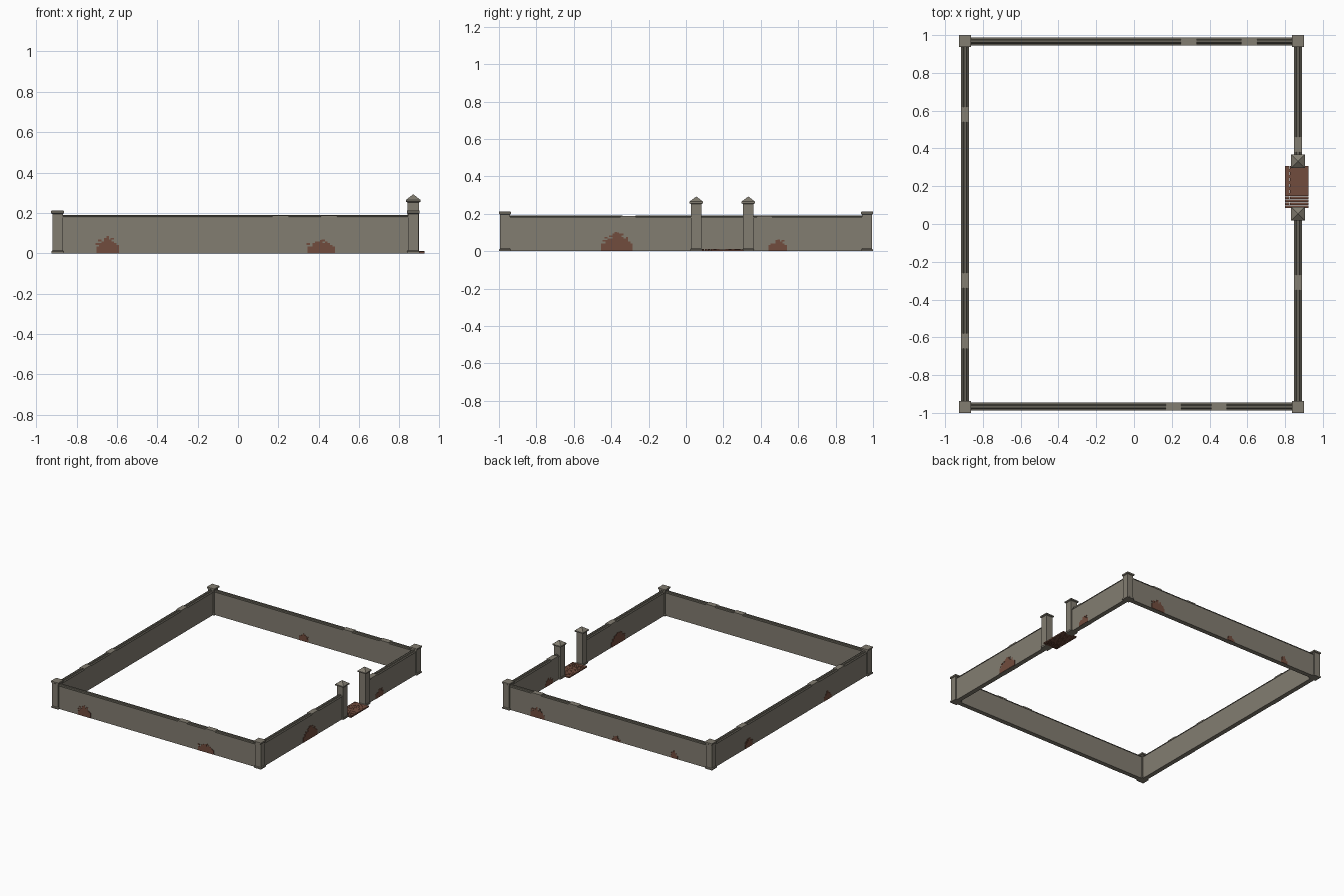
import bpy, bmesh, random
from mathutils import Matrix, Vector

if "Cube" in bpy.data.objects:
    bpy.data.objects.remove(bpy.data.objects["Cube"])

random.seed(4)


def material(name, rgb):
    m = bpy.data.materials.new(name)
    m.diffuse_color = (*rgb, 1)
    m.use_nodes = True
    m.node_tree.nodes["Principled BSDF"].inputs["Base Color"].default_value = m.diffuse_color
    return m


STONE = material("grey stone", (0.225, 0.205, 0.165))
DARK = material("weathered coping", (0.13, 0.12, 0.095))
BRICK = material("red brick", (0.165, 0.072, 0.047))


def finish(name, bm, mats):
    bmesh.ops.recalc_face_normals(bm, faces=bm.faces)
    me = bpy.data.meshes.new(name)
    bm.to_mesh(me)
    bm.free()
    for m in mats:
        me.materials.append(m)
    ob = bpy.data.objects.new(name, me)
    bpy.context.collection.objects.link(ob)
    return ob


def box(bm, x0, x1, y0, y1, z0, z1):
    mat = Matrix.Translation(((x0 + x1) / 2, (y0 + y1) / 2, (z0 + z1) / 2))
    mat = mat @ Matrix.Diagonal((x1 - x0, y1 - y0, z1 - z0, 1))
    bmesh.ops.create_cube(bm, size=1, matrix=mat)


def square_stack(name, x, y, profile):
    """Square post lofted through (half width, height) rings."""
    bm = bmesh.new()
    rings = []
    for r, z in profile:
        rings.append([bm.verts.new((x + sx * r, y + sy * r, z))
                      for sx, sy in ((-1, -1), (1, -1), (1, 1), (-1, 1))])
    for a, b in zip(rings, rings[1:]):
        for i in range(4):
            j = (i + 1) % 4
            bm.faces.new((a[i], a[j], b[j], b[i]))
    bm.faces.new(rings[0][::-1])
    bm.faces.new(rings[-1])
    return finish(name, bm, [STONE])


def extrude_profile(bm, pts, a, b, place):
    """Extrude a closed (across, height) section from a to b along the wall."""
    ends = [[bm.verts.new(place(t, w, z)) for w, z in pts] for t in (a, b)]
    n = len(pts)
    for i in range(n):
        j = (i + 1) % n
        bm.faces.new((ends[0][i], ends[0][j], ends[1][j], ends[1][i]))
    bm.faces.new(ends[0])
    bm.faces.new(ends[1][::-1])


BODY = [(-0.018, 0), (0.018, 0), (0.018, 0.177), (-0.018, 0.177)]
COPING = [(-0.021, 0.177), (0.021, 0.177), (0.021, 0.182), (0.011, 0.185),
          (0.007, 0.191), (-0.007, 0.191), (-0.011, 0.185), (-0.021, 0.182)]
FLAT = [(-0.021, 0.177), (0.021, 0.177), (0.021, 0.188), (-0.021, 0.188)]


def wall(name, axis, offset, a, b, flats=()):
    def place(t, w, z):
        return (t, offset + w, z) if axis == "x" else (offset + w, t, z)
    bm = bmesh.new()
    extrude_profile(bm, BODY, a, b, place)
    finish(name, bm, [STONE])
    # ridged coping, interrupted by flat replacement slabs
    ridge, slabs = bmesh.new(), bmesh.new()
    start = a
    for f in sorted(flats):
        extrude_profile(ridge, COPING, start, f, place)
        extrude_profile(slabs, FLAT, f, f + 0.08, place)
        start = f + 0.08
    extrude_profile(ridge, COPING, start, b, place)
    finish(name + "_coping", ridge, [DARK])
    if flats:
        finish(name + "_flat_slabs", slabs, [STONE])
    else:
        slabs.free()


# Enclosure walls
XL, XR, Y = -0.894, 0.868, 0.967
wall("front_wall", "x", -Y, XL, XR, (0.17, 0.41))
wall("back_wall", "x", Y, XL, XR, (0.25, 0.57))
wall("left_wall", "y", XL, -Y, Y, (-0.66, -0.34, 0.54))
wall("gate_wall_long", "y", XR, -Y, 0.04, (-0.35,))
wall("gate_wall_short", "y", XR, 0.35, Y, (0.38,))

# Corner posts with plinth and slab cap
CORNER = [(0.031, 0), (0.031, 0.010), (0.026, 0.014), (0.026, 0.195),
          (0.032, 0.199), (0.032, 0.210), (0.029, 0.212)]
for side, x in (("left", XL), ("right", XR)):
    for end, s in (("front", -1), ("back", 1)):
        square_stack(f"{end}_{side}_corner_post", x, s * 0.968, CORNER)

# Gate pillars with pyramid caps
PILLAR = [(0.031, 0), (0.031, 0.010), (0.028, 0.014), (0.028, 0.252),
          (0.036, 0.256), (0.036, 0.265), (0.001, 0.292)]
for label, y in (("near", 0.055), ("far", 0.333)):
    square_stack(f"{label}_gate_pillar", XR, y, PILLAR)


def brick_patch(name, axis, face, out, a, b, top):
    """Ragged area of exposed brick, as thin plates in stepped courses."""
    bm = bmesh.new()
    cols = max(3, round((b - a) / 0.012))
    step = (b - a) / cols
    course = 0.0085
    for i in range(cols):
        u = abs((i + 0.5) / cols * 2 - 1)
        h = top * (1 - 0.6 * u ** 2) * random.uniform(0.72, 1.0)
        h = max(1, round(h / course)) * course
        if i == cols // 2:
            h = top
        lo, hi = sorted((face - out * 0.002, face + out * 0.003))
        s, e = a + i * step, a + (i + 1) * step
        if axis == "x":
            box(bm, s, e, lo, hi, 0.001, h)
        else:
            box(bm, lo, hi, s, e, 0.001, h)
        # stray brick beside the column
        if random.random() < 0.3 and h < top * 0.8:
            z = h + course
            if axis == "x":
                box(bm, s - step * 0.4, e, lo, hi, z, z + course)
            else:
                box(bm, lo, hi, s - step * 0.4, e, z, z + course)
    finish(name, bm, [BRICK])


T = 0.018
PATCHES = [
    ("front_patch", "x", -Y - T, -1, [(-0.70, -0.59, 0.085), (0.345, 0.48, 0.066)]),
    ("back_patch", "x", Y + T, 1, [(0.54, 0.66, 0.085), (-0.12, -0.05, 0.04), (-0.62, -0.56, 0.06)]),
    ("back_inner_patch", "x", Y - T, -1, [(-0.13, -0.05, 0.06)]),
    ("left_patch", "y", XL - T, -1, [(0.48, 0.57, 0.07), (-0.50, -0.41, 0.07)]),
    ("gate_patch", "y", XR + T, 1, [(-0.455, -0.285, 0.10), (0.44, 0.54, 0.062)]),
    ("gate_inner_patch", "y", XR - T, -1, [(-0.455, -0.285, 0.09), (0.44, 0.54, 0.06)]),
]
for name, axis, face, out, spans in PATCHES:
    for k, (a, b, top) in enumerate(spans):
        brick_patch(f"{name}_{k + 1}", axis, face, out, a, b, top)

# Brick threshold in the gateway: staggered courses with narrow joints
bm = bmesh.new()
rows, y0, y1 = 14, 0.083, 0.308
dy = (y1 - y0) / rows
for r in range(rows):
    edges = [0.80, 0.825, 0.86, 0.895, 0.925] if r % 2 else [0.80, 0.812, 0.842, 0.877, 0.925]
    joint = 0.003 if r < 4 else 0.0006
    for s, e in zip(edges, edges[1:]):
        box(bm, s + 0.0005, e - 0.0005, y0 + r * dy + joint / 2, y0 + (r + 1) * dy - joint / 2,
            0, 0.010 + random.uniform(-0.001, 0.001))
finish("gateway_brick_threshold", bm, [BRICK])
